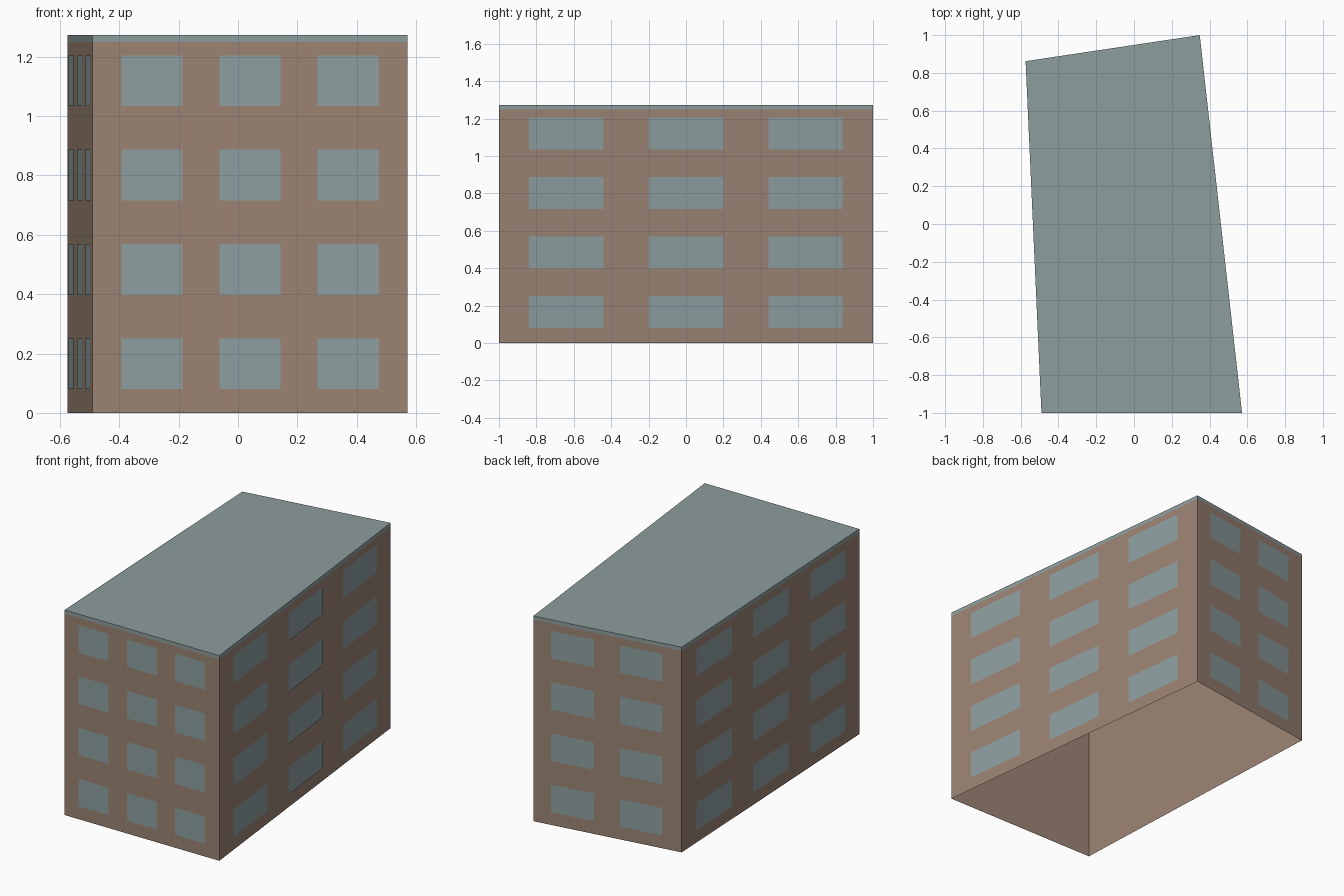
import bpy, bmesh
from mathutils import Vector

cube = bpy.data.objects.get("Cube")
if cube:
    bpy.data.objects.remove(cube, do_unlink=True)


def material(name, rgb):
    m = bpy.data.materials.new(name)
    m.use_nodes = True
    m.diffuse_color = (*rgb, 1)
    m.node_tree.nodes["Principled BSDF"].inputs["Base Color"].default_value = (*rgb, 1)
    return m


brick = material("brown_wall", (0.33, 0.23, 0.175))
slate = material("grey_roof", (0.27, 0.34, 0.34))
glass = material("grey_blue_glass", (0.27, 0.345, 0.355))


def build(name, bm, mats):
    mesh = bpy.data.meshes.new(name)
    bm.to_mesh(mesh)
    bm.free()
    for m in mats:
        mesh.materials.append(m)
    obj = bpy.data.objects.new(name, mesh)
    bpy.context.collection.objects.link(obj)


# Footprint, counter-clockwise: front, left, back, right walls
corners = [Vector(p) for p in
           ((-0.49, -1, 0), (0.572, -1, 0), (0.348, 1, 0), (-0.574, 0.862, 0))]
EAVES, TOP = 1.25, 1.273


def band(bm, z0, z1):
    low = [bm.verts.new(c + Vector((0, 0, z0))) for c in corners]
    high = [bm.verts.new(c + Vector((0, 0, z1))) for c in corners]
    for i in range(4):
        j = (i + 1) % 4
        bm.faces.new((low[i], low[j], high[j], high[i]))
    return high


# Walls: a shell open at the bottom
bm = bmesh.new()
band(bm, 0, EAVES)
build("walls", bm, [brick])

# Flat roof with a thin fascia
bm = bmesh.new()
bm.faces.new(band(bm, EAVES, TOP))
build("roof", bm, [slate])


# Windows: thin plates spaced along each wall, four storeys high
def windows(name, a, b, spans, lifts):
    along = b - a
    out = along.cross(Vector((0, 0, 1))).normalized()
    bm = bmesh.new()
    for storey in range(4):
        z0 = 0.08 + storey * 0.318
        for (s, e), lift in zip(spans, lifts):
            p, q = a + along * s + out * lift, a + along * e + out * lift
            quad = [(p, z0), (q, z0), (q, z0 + 0.171), (p, z0 + 0.171)]
            bm.faces.new([bm.verts.new(v + Vector((0, 0, z))) for v, z in quad])
    build(name, bm, [glass])


three_short = [(0.092, 0.286), (0.403, 0.597), (0.714, 0.908)]
three_long = [(0.08, 0.28), (0.4, 0.6), (0.72, 0.92)]
two_wide = [(0.121, 0.41), (0.584, 0.872)]
FLAT, PROUD = 0.0015, 0.004
c = corners
windows("front_windows", c[0], c[1], three_short, [FLAT] * 3)
windows("left_windows", c[1], c[2], three_long, [FLAT, PROUD, FLAT])
windows("back_windows", c[2], c[3], two_wide, [FLAT] * 2)
windows("right_windows", c[3], c[0], three_long, [PROUD, FLAT, FLAT])
